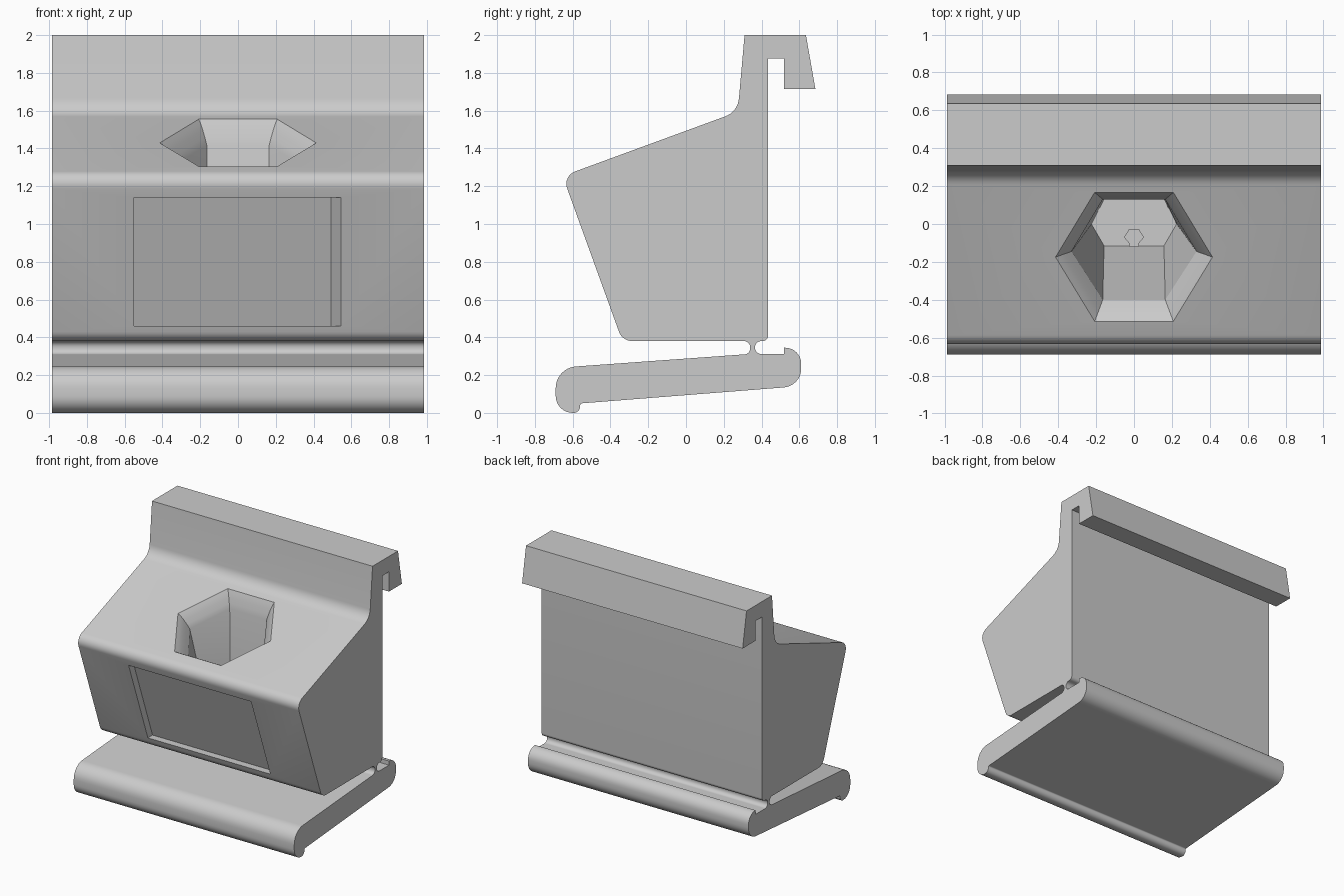
import bpy
import bmesh
import math
from mathutils import Vector

cube = bpy.data.objects.get("Cube")
if cube:
    bpy.data.objects.remove(cube, do_unlink=True)

HALF = 0.986  # half the width of the extrusion

grey = bpy.data.materials.new("plain_grey")
grey.use_nodes = True
COLOUR = (0.6, 0.6, 0.6, 1)
grey.diffuse_color = COLOUR
grey.node_tree.nodes["Principled BSDF"].inputs["Base Color"].default_value = COLOUR


def rounded(corners, steps=8):
    """Round each (a, b, radius) corner of a closed outline."""
    out = []
    n = len(corners)
    for i, (a, b, r) in enumerate(corners):
        p = Vector((a, b))
        if not r:
            out.append(p)
            continue
        u = (Vector(corners[i - 1][:2]) - p).normalized()
        v = (Vector(corners[(i + 1) % n][:2]) - p).normalized()
        half = u.angle(v) / 2
        reach = r / math.tan(half)
        centre = p + (u + v).normalized() * (r / math.sin(half))
        start, end = p + u * reach - centre, p + v * reach - centre
        sweep = start.angle(end)
        for k in range(steps + 1):
            t = k / steps
            out.append(centre + (start * math.sin((1 - t) * sweep)
                                 + end * math.sin(t * sweep)) / math.sin(sweep))
    return out


def loft(name, rings):
    """Skin a list of equal-length rings and cap both ends."""
    bm = bmesh.new()
    loops = [[bm.verts.new(p) for p in ring] for ring in rings]
    n = len(loops[0])
    for low, high in zip(loops, loops[1:]):
        for i in range(n):
            j = (i + 1) % n
            bm.faces.new((low[i], low[j], high[j], high[i]))
    bm.faces.new(loops[0][::-1])
    bm.faces.new(loops[-1])
    bmesh.ops.recalc_face_normals(bm, faces=bm.faces)
    mesh = bpy.data.meshes.new(name)
    bm.to_mesh(mesh)
    bm.free()
    mesh.materials.append(grey)
    obj = bpy.data.objects.new(name, mesh)
    bpy.context.collection.objects.link(obj)
    return obj


def slope_z(y):
    """Height of the sloping top face."""
    return 1.28 + (y + 0.585) * 0.366


def front_y(z):
    """Depth of the leaning front face."""
    return -0.355 - (z - 0.43) * 0.362


# Side profile: hook, body, thin hinge and base in one outline (y, z, radius)
profile = rounded([
    # hook
    (0.31, 2.0, 0), (0.635, 2.0, 0), (0.685, 1.715, 0), (0.52, 1.715, 0),
    (0.52, 1.875, 0), (0.435, 1.875, 0),
    # back and rear hinge groove
    (0.435, 0.38, 0.03), (0.365, 0.38, 0.033), (0.365, 0.312, 0.033),
    # base, rear lip round to the front toe
    (0.52, 0.312, 0), (0.52, 0.345, 0), (0.61, 0.345, 0.085), (0.61, 0.142, 0.1),
    (-0.56, 0.05, 0.01), (-0.56, 0, 0.036), (-0.69, 0, 0.09), (-0.69, 0.238, 0.115),
    # front hinge groove
    (0.34, 0.312, 0.032), (0.34, 0.38, 0.033),
    # body front, sloping top and cove under the hook
    (front_y(0.38), 0.38, 0.075), (-0.653, 1.254, 0.07), (0.274, 1.594, 0.11),
])
holder = loft("holder", [[(x, p.x, p.y) for p in profile] for x in (-HALF, HALF)])


def hexagon(side, edge, front, middle, back, height):
    """Hexagon with flat front and back; height gives z for each y."""
    plan = [(-edge, front), (edge, front), (side, middle),
            (edge, back), (-edge, back), (-side, middle)]
    return [Vector((x, y, height(y))) for x, y in plan]


# Hexagonal pocket with a flared mouth
floor = hexagon(0.225, 0.158, -0.115, 0.0, 0.13, lambda y: 0.46)
throat = hexagon(0.33, 0.165, -0.40, -0.145, 0.13, lambda y: slope_z(y) - 0.125)
rim = hexagon(0.415, 0.208, -0.515, -0.175, 0.167, slope_z)
flare = []
for k in range(5):
    t = k / 4
    rise = 0.6 * t + 0.4 * math.sin(t * math.pi / 2)
    ring = []
    for a, b in zip(throat, rim):
        p = a.lerp(b, t)
        p.z = a.z + (b.z - a.z) * rise
        ring.append(p)
    flare.append(ring)
above = [p + Vector((0, 0, 0.5)) for p in rim]
pocket = loft("pocket_cutter", [floor] + flare + [above])

# Small keyhole in the pocket floor
key = [(-0.025, -0.13), (0.025, -0.13), (0.025, -0.1), (0.05, -0.07), (0.025, -0.03),
       (-0.025, -0.03), (-0.05, -0.07), (-0.025, -0.1)]
keyhole = loft("keyhole_cutter", [[(x, y, z) for x, y in key] for z in (0.41, 0.47)])

# Shallow front recess with one bevelled side
def recess_ring(depth, right):
    return [(x, front_y(z) + depth, z)
            for x, z in ((-0.55, 0.46), (right, 0.46), (right, 1.14), (-0.55, 1.14))]


recess = loft("recess_cutter", [recess_ring(-0.2, 0.545), recess_ring(0, 0.545),
                                recess_ring(0.06, 0.493)])

# Cut the openings and bake the result
cutters = [pocket, keyhole, recess]
for cutter in cutters:
    cutter.hide_render = True
    mod = holder.modifiers.new(cutter.name, 'BOOLEAN')
    mod.operation = 'DIFFERENCE'
    mod.solver = 'EXACT'
    mod.object = cutter
bpy.context.view_layer.update()
baked = bpy.data.meshes.new_from_object(
    holder.evaluated_get(bpy.context.evaluated_depsgraph_get()))
holder.modifiers.clear()
holder.data = baked
for cutter in cutters:
    bpy.data.objects.remove(cutter, do_unlink=True)

# Smooth the rounded edges and keep the corners sharp
bpy.ops.object.select_all(action='DESELECT')
holder.select_set(True)
bpy.context.view_layer.objects.active = holder
bpy.ops.object.shade_smooth_by_angle(angle=math.radians(25))
